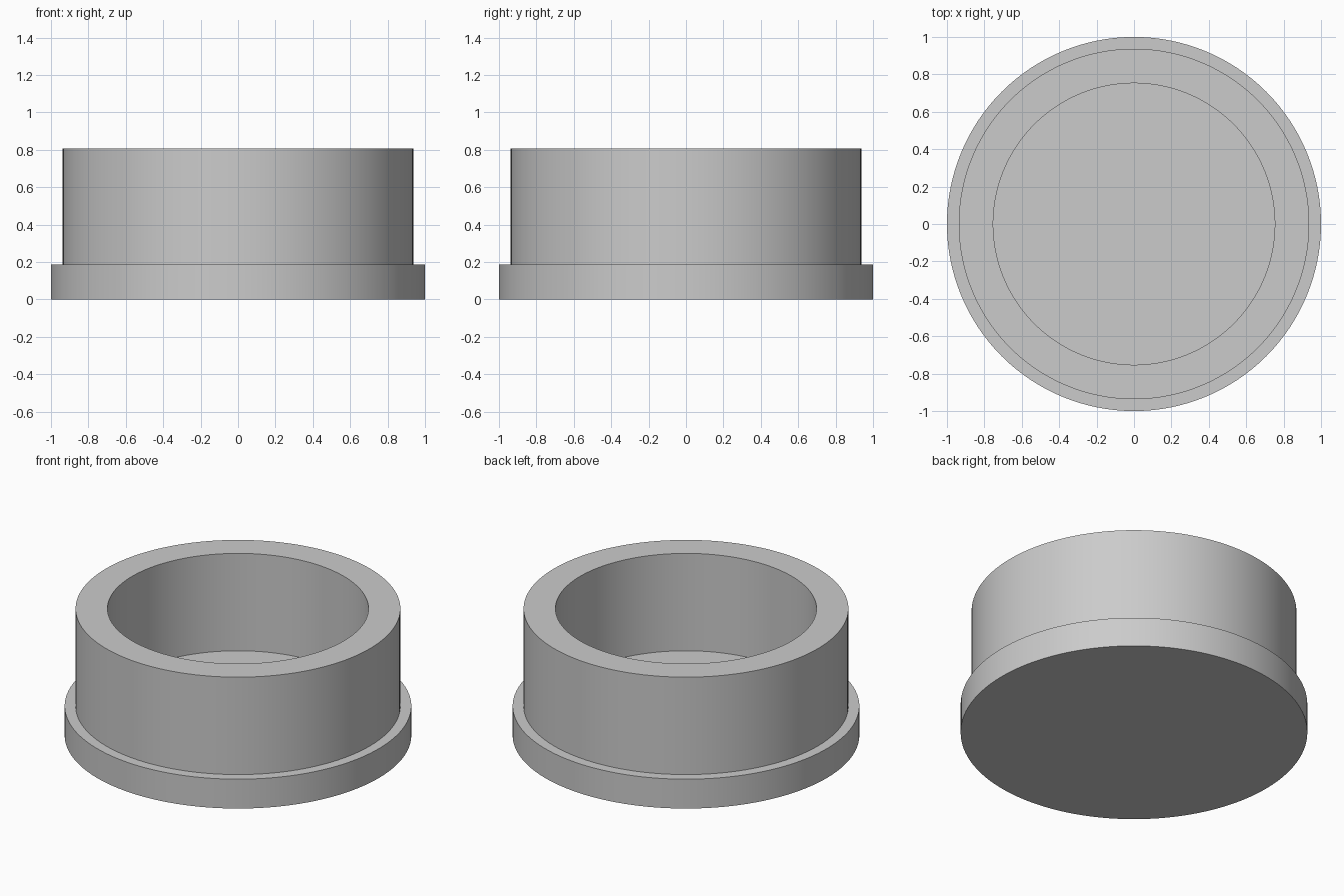
import bpy
import bmesh
import math

# Remove the default object
cube = bpy.data.objects.get("Cube")
if cube:
    bpy.data.objects.remove(cube, do_unlink=True)

SEGMENTS = 128
FLANGE_RADIUS, WALL_RADIUS, BORE_RADIUS = 1.0, 0.937, 0.753
FLANGE_TOP, WALL_TOP, FLOOR = 0.187, 0.807, 0.187

# Single plain grey
grey = bpy.data.materials.new("plain_grey")
grey.use_nodes = True
colour = (0.6, 0.6, 0.6, 1)
grey.diffuse_color = colour
grey.node_tree.nodes["Principled BSDF"].inputs["Base Color"].default_value = colour


def lathe(name, profile):
    """Turn a closed (radius, height) profile around z, capping both ends."""
    bm = bmesh.new()
    rings = []
    for radius, z in profile:
        ring = []
        for i in range(SEGMENTS):
            a = math.tau * i / SEGMENTS
            ring.append(bm.verts.new((radius * math.cos(a), radius * math.sin(a), z)))
        rings.append(ring)
    for low, high in zip(rings, rings[1:]):
        for i in range(SEGMENTS):
            j = (i + 1) % SEGMENTS
            bm.faces.new((low[i], low[j], high[j], high[i]))
    bm.faces.new(rings[0][::-1])
    bm.faces.new(rings[-1])
    bmesh.ops.recalc_face_normals(bm, faces=bm.faces)
    mesh = bpy.data.meshes.new(name)
    bm.to_mesh(mesh)
    bm.free()
    mesh.materials.append(grey)
    obj = bpy.data.objects.new(name, mesh)
    bpy.context.collection.objects.link(obj)
    return obj


# Flanged cup: base disc, step, outer wall, flat rim, bore and floor
cup = lathe("flanged_cup", [
    (FLANGE_RADIUS, 0),
    (FLANGE_RADIUS, FLANGE_TOP),
    (WALL_RADIUS, FLANGE_TOP),
    (WALL_RADIUS, WALL_TOP),
    (BORE_RADIUS, WALL_TOP),
    (BORE_RADIUS, FLOOR),
])

# Smooth round walls with crisp corners
bpy.ops.object.select_all(action="DESELECT")
cup.select_set(True)
bpy.context.view_layer.objects.active = cup
bpy.ops.object.shade_smooth_by_angle(angle=math.radians(30))
